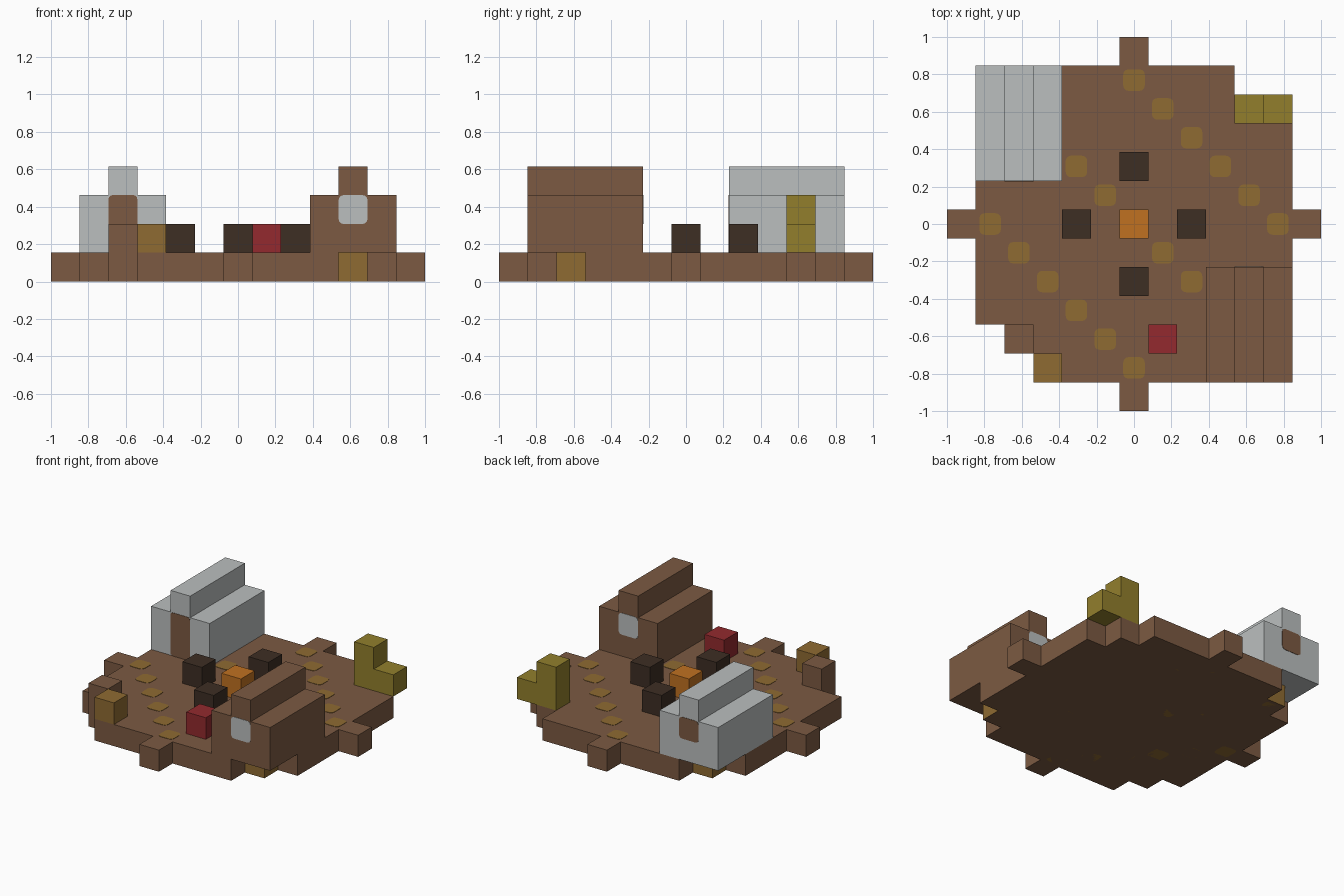
import bpy, bmesh, math
from mathutils import Matrix, Vector

if "Cube" in bpy.data.objects:
    bpy.data.objects.remove(bpy.data.objects["Cube"], do_unlink=True)

U = 2 / 13  # one grid cell


def material(name, rgb):
    lin = [((c / 255 + 0.055) / 1.055) ** 2.4 for c in rgb] + [1]
    m = bpy.data.materials.new(name)
    m.diffuse_color = lin
    m.use_nodes = True
    m.node_tree.nodes["Principled BSDF"].inputs["Base Color"].default_value = lin
    return m


BROWN = material("plank_brown", (124, 90, 66))
OCHRE = material("ochre", (143, 107, 50))
GREY = material("pale_grey", (187, 191, 191))
DARK = material("dark_brown", (61, 46, 36))
ORANGE = material("orange", (192, 113, 33))
RED = material("red", (147, 42, 46))
OLIVE = material("olive_yellow", (146, 127, 44))


def finish(name, bm, *mats):
    bmesh.ops.recalc_face_normals(bm, faces=bm.faces)
    me = bpy.data.meshes.new(name)
    bm.to_mesh(me)
    bm.free()
    for m in mats:
        me.materials.append(m)
    ob = bpy.data.objects.new(name, me)
    bpy.context.collection.objects.link(ob)
    return ob


def prism(name, points, origin, depth, mat, upright):
    """Extrude an outline along z, or along y when upright."""
    bm = bmesh.new()
    face = bm.faces.new([bm.verts.new((x, y, 0)) for x, y in points])
    ext = bmesh.ops.extrude_face_region(bm, geom=[face])["geom"]
    bmesh.ops.translate(bm, vec=(0, 0, depth),
                        verts=[v for v in ext if isinstance(v, bmesh.types.BMVert)])
    bmesh.ops.translate(bm, vec=(0, 0, -depth / 2), verts=bm.verts)
    if upright:
        bmesh.ops.rotate(bm, matrix=Matrix.Rotation(math.pi / 2, 3, "X"), verts=bm.verts)
    bmesh.ops.translate(bm, vec=origin, verts=bm.verts)
    return finish(name, bm, mat)


def plate(name, origin, w, h, r, mat, upright=False):
    """Thin plate with rounded corners."""
    pts = []
    for k, (sx, sy) in enumerate([(1, 1), (-1, 1), (-1, -1), (1, -1)]):
        for s in range(4):
            a = (k + s / 3) * math.pi / 2
            pts.append((sx * (w / 2 - r) + r * math.cos(a), sy * (h / 2 - r) + r * math.sin(a)))
    return prism(name, pts, origin, 0.005, mat, upright)


def block(name, i, j, mat):
    """One cube standing on the floor."""
    bm = bmesh.new()
    bmesh.ops.create_cube(bm, size=U, matrix=Matrix.Translation(Vector((i, j, 1.5)) * U))
    return finish(name, bm, mat)


# Floor slab: octagon-like cell pattern with four side tabs
def on_floor(i, j):
    tab = max(i, j) == 6 and min(i, j) == 0
    return tab or (max(i, j) <= 5 and i + j <= 8)


bm = bmesh.new()
bmesh.ops.create_grid(bm, x_segments=13, y_segments=13, size=1)
off = [f for f in bm.faces
       if not on_floor(*[abs(round(c / U)) for c in f.calc_center_median()[:2]])]
bmesh.ops.delete(bm, geom=off, context="FACES")
top = bmesh.ops.extrude_face_region(bm, geom=bm.faces[:])["geom"]
bmesh.ops.translate(bm, vec=(0, 0, U), verts=[v for v in top if isinstance(v, bmesh.types.BMVert)])
bmesh.ops.recalc_face_normals(bm, faces=bm.faces)
for f in bm.faces:  # two diagonal corners have ochre sides
    c = f.calc_center_median() / U
    if abs(f.normal.z) < 0.5 and c.x * c.y < 0 and min(abs(c.x), abs(c.y)) > 3.9 \
            and max(abs(c.x), abs(c.y)) < 4.6:
        f.material_index = 1
bmesh.ops.dissolve_limit(bm, angle_limit=0.01, verts=bm.verts, edges=bm.edges,
                         delimit={"MATERIAL"})
finish("floor", bm, BROWN, OCHRE)

# Ochre spots along three diagonals, on top and underneath
for d in (-5, 0, 5):
    for i in range(-5, 6):
        j = d - i
        if abs(j) > 5 or (d and i * d < 0) or (d and j * d < 0) or not on_floor(abs(i), abs(j)):
            continue
        for side, z in (("top", U), ("bottom", 0.0025)):
            plate(f"floor_spot_{side}", (i * U, j * U, z), 0.115, 0.115, 0.028, OCHRE)

# Two stepped huts, solid and overhanging the floor corners
STEPS = [(-1.5, 1), (1.5, 1), (1.5, 3), (0.5, 3), (0.5, 4), (-0.5, 4), (-0.5, 3), (-1.5, 3)]


def hut(name, i, j, mat):
    prism(name, [(x * U, z * U) for x, z in STEPS], (i * U, j * U, 0), 4 * U, mat, True)


hut("grey_hut", -4, 3.5, GREY)
hut("brown_hut", 4, -3.5, BROWN)
plate("grey_hut_door", (-4 * U, 1.5 * U, 2 * U), U, 2 * U, 0.02, BROWN, True)
plate("grey_hut_window", (-4 * U, 5.5 * U, 2.5 * U), U, U, 0.025, BROWN, True)
for j in (-5.5, -1.5):
    plate("brown_hut_window", (4 * U, j * U, 2.5 * U), U, U, 0.025, GREY, True)

# Hearth with four seats around it
block("hearth", 0, 0, ORANGE)
for i, j in ((2, 0), (-2, 0), (0, 2), (0, -2)):
    block("seat", i, j, DARK)

# Loose blocks near the edge
block("red_block", 1, -4, RED)
block("ochre_block", -3, -5, OCHRE)
block("brown_block", -4, -4, BROWN)

# L-shaped post on the back left corner
L_SHAPE = [(3.5, 1), (5.5, 1), (5.5, 2), (4.5, 2), (4.5, 3), (3.5, 3)]
prism("corner_post", [(x * U, z * U) for x, z in L_SHAPE], (0, 4 * U, 0), U, OLIVE, True)
